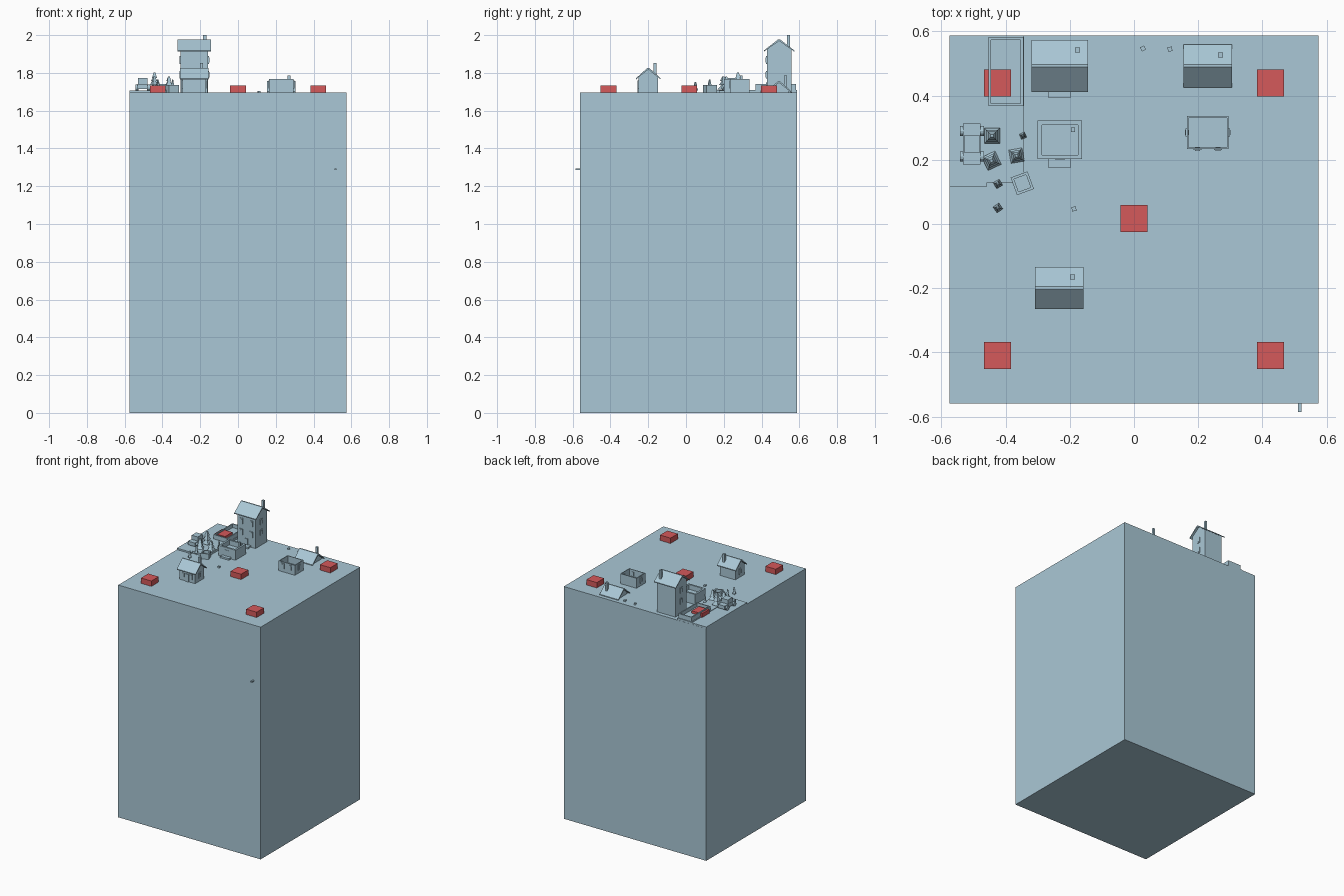
import bpy, bmesh, math
from mathutils import Matrix, Vector

if "Cube" in bpy.data.objects:
    bpy.data.objects.remove(bpy.data.objects["Cube"])

G = 1.695  # ground level on top of the block


def make_material(name, rgb):
    m = bpy.data.materials.new(name)
    m.diffuse_color = (*rgb, 1)
    m.use_nodes = True
    m.node_tree.nodes["Principled BSDF"].inputs["Base Color"].default_value = m.diffuse_color
    return m


BLUE = make_material("pale_blue_grey", (0.40, 0.575, 0.67))
RED = make_material("soft_red", (0.66, 0.10, 0.105))


def finish(name, bm, mat=BLUE):
    bmesh.ops.recalc_face_normals(bm, faces=bm.faces)
    me = bpy.data.meshes.new(name)
    bm.to_mesh(me)
    bm.free()
    me.materials.append(mat)
    ob = bpy.data.objects.new(name, me)
    bpy.context.collection.objects.link(ob)
    return ob


def box(name, x0, x1, y0, y1, z0, z1, mat=BLUE, rot=0, wall=0, depth=0):
    """Box by its limits, optionally turned and hollowed from the top."""
    bm = bmesh.new()
    size = Vector((x1 - x0, y1 - y0, z1 - z0))
    bmesh.ops.create_cube(bm, size=1, matrix=Matrix.Diagonal((*size, 1)))
    if wall:
        top = max(bm.faces, key=lambda f: f.calc_center_median().z)
        bmesh.ops.inset_region(bm, faces=[top], thickness=wall, use_even_offset=True)
        res = bmesh.ops.extrude_face_region(bm, geom=[top])
        if top.is_valid:
            bmesh.ops.delete(bm, geom=[top], context='FACES')
        verts = [v for v in res['geom'] if isinstance(v, bmesh.types.BMVert)]
        bmesh.ops.translate(bm, verts=verts, vec=(0, 0, -depth))
    ob = finish(name, bm, mat)
    ob.location = ((x0 + x1) / 2, (y0 + y1) / 2, (z0 + z1) / 2)
    ob.rotation_euler.z = math.radians(rot)
    return ob


def prism(name, profile, x0, x1):
    """Extrude a closed (y, z) profile along x."""
    bm = bmesh.new()
    face = bm.faces.new([bm.verts.new((x0, y, z)) for y, z in profile])
    res = bmesh.ops.extrude_face_region(bm, geom=[face])
    verts = [v for v in res['geom'] if isinstance(v, bmesh.types.BMVert)]
    bmesh.ops.translate(bm, verts=verts, vec=(x1 - x0, 0, 0))
    return finish(name, bm)


def window(name, x, y, z, axis, w=0.024, h=0.042):
    """Raised frame with a pane, on a wall facing the given axis."""
    for part, k, t in (("frame", 1, 0.004), ("pane", 0.65, 0.006)):
        a, b = (t, w * k / 2) if axis == "x" else (w * k / 2, t)
        box(f"{name}_{part}", x - a, x + a, y - b, y + b, z - h * k / 2, z + h * k / 2)


def house_windows(name, x0, x1, y0, y1, rows, door=False):
    yc = (y0 + y1) / 2
    for i, z in enumerate(rows):
        for x in (x0, x1):
            window(f"{name}_side_window", x, yc, z, "x")
        for x in (x0 + 0.033, x1 - 0.033):
            window(f"{name}_front_window", x, y0, z, "y")
    if door:
        xc = (x0 + x1) / 2
        box(f"{name}_door", xc - 0.014, xc + 0.014, y0 - 0.005, y0, G, G + 0.055)


def house(name, x0, x1, y0, y1, base, eave, ridge, chimney, over_x=0.014, over_y=0.016):
    yc, t = (y0 + y1) / 2, 0.009
    prism(f"{name}_walls", [(y0, base), (y1, base), (y1, eave + 0.012),
                            (yc, ridge - t), (y0, eave + 0.012)], x0, x1)
    a, b = y0 - over_y, y1 + over_y
    prism(f"{name}_roof", [(a, eave), (yc, ridge - t), (b, eave), (b, eave + t * 0.7),
                           (yc + 0.004, ridge), (yc - 0.004, ridge), (a, eave + t * 0.7)],
          x0 - over_x, x1 + over_x)
    cx, cy, cw, top = chimney
    box(f"{name}_chimney", cx - cw, cx + cw, cy - cw, cy + cw, eave, top)


def tree(name, x, y, r, h, rot, tiers):
    """Square conifer made of stacked, shrinking tiers."""
    box(f"{name}_trunk", x - r * .2, x + r * .2, y - r * .2, y + r * .2, G, G + h * .3, rot=rot)
    for i in range(tiers):
        k = 1 - i * 0.7 / tiers
        bm = bmesh.new()
        bmesh.ops.create_cone(bm, cap_ends=True, segments=4, radius1=r * k * 1.414,
                              radius2=r * k * 0.5, depth=h * 0.8 / tiers,
                              matrix=Matrix.Rotation(math.pi / 4, 4, 'Z'))
        ob = finish(f"{name}_foliage", bm)
        ob.location = (x, y, G + h * (0.2 + 0.8 * (i + 0.5) / tiers))
        ob.rotation_euler.z = math.radians(rot)


# Big supporting block and the small peg on its front
box("block", -0.575, 0.575, -0.56, 0.588, 0, G)
box("peg", 0.511, 0.522, -0.586, -0.56, 1.286, 1.293)

# Red markers
for x, y in ((-0.425, 0.44), (0.425, 0.44), (0, 0.017), (-0.425, -0.41), (0.425, -0.41)):
    box("red_marker", x - 0.042, x + 0.042, y - 0.042, y + 0.042, G, G + 0.039, RED)

# Tall house
house("tall_house", -0.305, -0.158, 0.428, 0.558, G, 1.912, 1.978, (-0.176, 0.542, 0.008, 2.0))
house_windows("tall_house", -0.305, -0.158, 0.428, 0.558, (1.79, 1.868), door=True)
box("tall_house_step", -0.268, -0.196, 0.394, 0.43, G, G + 0.012)

# Cottage and the sunken roof behind
house("cottage", -0.295, -0.17, -0.252, -0.147, G, 1.765, 1.827, (-0.192, -0.165, 0.008, 1.852), 0.013, 0.013)
house_windows("cottage", -0.295, -0.17, -0.252, -0.147, (1.738,), door=True)
house("sunken_house", 0.167, 0.292, 0.44, 0.545, G - 0.02, 1.694, 1.757, (0.27, 0.526, 0.008, 1.785), 0.013, 0.015)

# Roofless houses
box("roofless_house", -0.3, -0.162, 0.202, 0.322, G, 1.768, wall=0.013, depth=0.035)
house_windows("roofless_house", -0.297, -0.165, 0.205, 0.322, (), door=True)
box("roofless_house_step", -0.268, -0.196, 0.176, 0.203, G, G + 0.012)
box("roofless_house_chimney", -0.197, -0.184, 0.287, 0.3, 1.72, 1.785)
box("roofless_cottage", 0.165, 0.295, 0.234, 0.336, G, 1.768, wall=0.005, depth=0.05)
house_windows("roofless_cottage", 0.165, 0.295, 0.234, 0.336, (1.738,))

# Road, pavement and walled bed
box("road", -0.575, -0.458, 0.117, 0.587, G, 1.706)
box("pavement", -0.458, -0.343, 0.13, 0.587, G, 1.71)
box("pavement_bed", -0.453, -0.345, 0.367, 0.582, G, 1.742, wall=0.008, depth=0.026)

# Car
box("car_body", -0.532, -0.478, 0.185, 0.313, 1.716, 1.742)
box("car_cabin", -0.53, -0.48, 0.222, 0.275, 1.742, 1.772)
for y in (0.21, 0.29):
    for x in (-0.534, -0.475):
        bm = bmesh.new()
        bmesh.ops.create_cone(bm, cap_ends=True, segments=12, radius1=0.016, radius2=0.016,
                              depth=0.016, matrix=Matrix.Rotation(math.pi / 2, 4, 'Y'))
        finish("car_wheel", bm).location = (x, y, 1.722)

# Trees and shrubs
tree("tree_a", -0.442, 0.275, 0.024, 0.108, 0, 3)
tree("tree_b", -0.444, 0.197, 0.023, 0.085, 25, 3)
tree("tree_c", -0.366, 0.213, 0.021, 0.085, 10, 3)
tree("shrub_a", -0.346, 0.275, 0.009, 0.07, 25, 2)
tree("shrub_b", -0.424, 0.125, 0.011, 0.07, 30, 2)
tree("shrub_c", -0.424, 0.05, 0.011, 0.058, 35, 2)

# Turned planter and loose stones
box("planter", -0.376, -0.32, 0.098, 0.156, G, 1.735, rot=20, wall=0.008, depth=0.02)
for x, y, r in ((-0.187, 0.047, 10), (0.028, 0.547, 25), (0.112, 0.545, 5)):
    box("stone", x - 0.007, x + 0.007, y - 0.007, y + 0.007, G, G + 0.01, rot=r)
